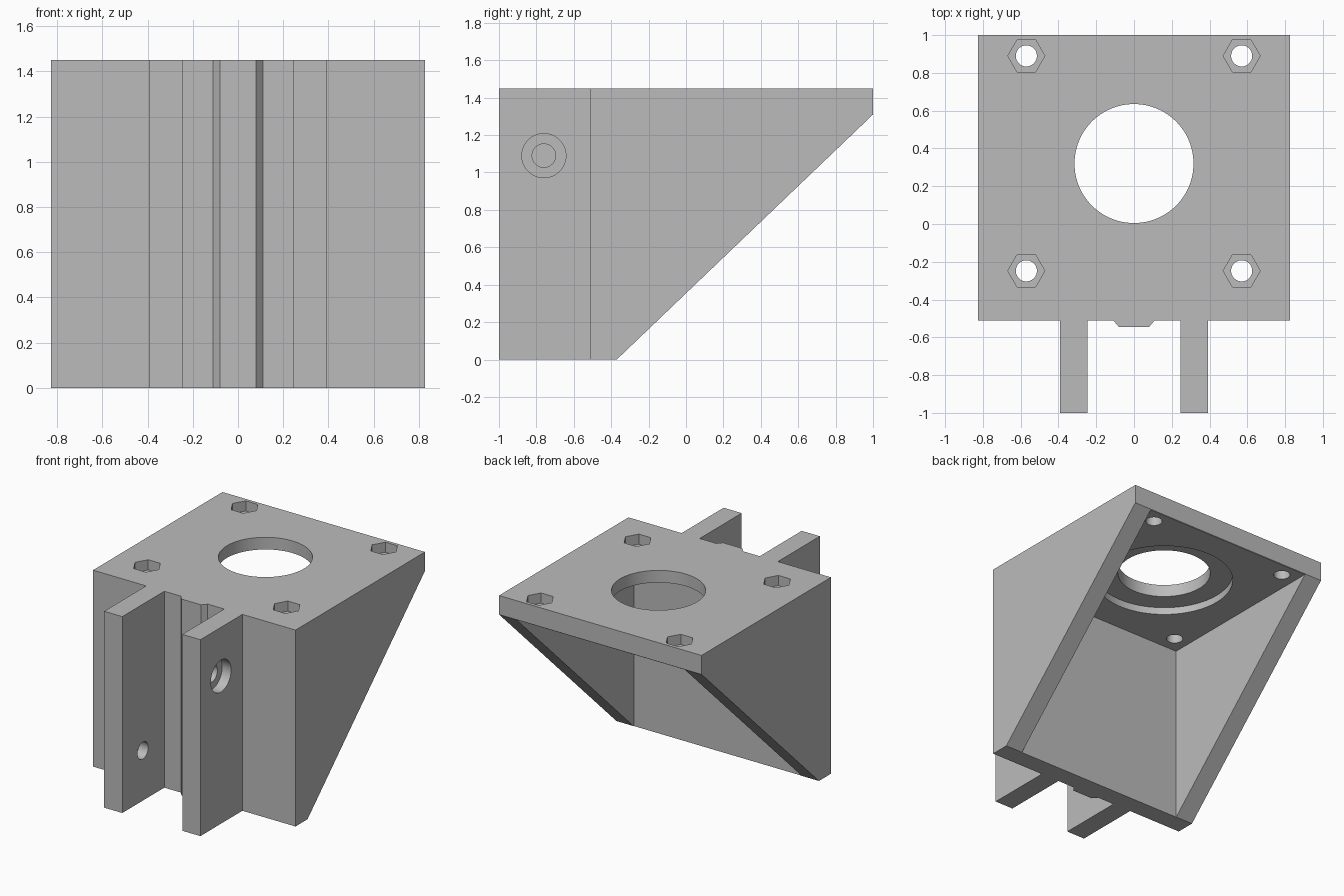
import bpy, bmesh, math
from mathutils import Matrix, Vector

cube = bpy.data.objects.get("Cube")
if cube:
    bpy.data.objects.remove(cube, do_unlink=True)

H = 1.45           # overall height
W = 0.827          # half width
WALL = 0.14        # wall thickness
FRONT = -0.51      # front face of the housing
PLATE_Z = H - WALL

grey = bpy.data.materials.new("plain grey")
grey.use_nodes = True
grey.diffuse_color = (0.5, 0.5, 0.5, 1)
grey.node_tree.nodes["Principled BSDF"].inputs["Base Color"].default_value = (0.5, 0.5, 0.5, 1)


def prism(name, points, direction):
    """Extrude a closed 3D outline along a direction."""
    bm = bmesh.new()
    face = bm.faces.new([bm.verts.new(p) for p in points])
    new = bmesh.ops.extrude_face_region(bm, geom=[face])["geom"]
    verts = [v for v in new if isinstance(v, bmesh.types.BMVert)]
    bmesh.ops.translate(bm, verts=verts, vec=Vector(direction))
    bmesh.ops.recalc_face_normals(bm, faces=bm.faces)
    mesh = bpy.data.meshes.new(name)
    bm.to_mesh(mesh)
    bm.free()
    mesh.materials.append(grey)
    ob = bpy.data.objects.new(name, mesh)
    bpy.context.collection.objects.link(ob)
    return ob


def disc(center, radius, sides, axis):
    """Points of a regular polygon facing z or x."""
    turn = Matrix.Rotation(math.pi / 2, 3, 'Y') if axis == 'x' else Matrix.Identity(3)
    return [Vector(center) + turn @ Vector((radius * math.cos(a), radius * math.sin(a), 0))
            for a in (2 * math.pi * i / sides for i in range(sides))]


def cut(target, cutter):
    """Subtract the cutter and remove it."""
    cutter.hide_render = True
    mod = target.modifiers.new("cut", 'BOOLEAN')
    mod.operation = 'DIFFERENCE'
    mod.solver = 'EXACT'
    mod.object = cutter
    bpy.context.view_layer.objects.active = target
    bpy.ops.object.modifier_apply(modifier=mod.name)
    bpy.data.objects.remove(cutter, do_unlink=True)


# Housing, two clamp arms and centre guide rib share one mirrored plan outline
half = [(0.08, -0.545), (0.11, FRONT), (0.245, FRONT), (0.245, -1), (0.393, -1),
        (0.393, FRONT), (W, FRONT), (W, 1)]
outline = half + [(-x, y) for x, y in reversed(half)]
bracket = prism("motor_bracket", [(x, y, 0) for x, y in outline], (0, 0, H))

# Sloped underside
slope = (PLATE_Z - 0) / (1 + 0.37)
low, high = (-0.37 - 0.5, -0.5 * slope), (1 + 0.5, PLATE_Z + 0.5 * slope)
cut(bracket, prism("slope_cutter", [(-2, y, z) for y, z in (low, high, (high[0], low[1]))], (4, 0, 0)))

# Motor pocket between the side walls, under the top plate
inner, back = W - WALL, FRONT + WALL - 0.002
cut(bracket, prism("pocket_cutter", [(-inner, back, -1), (inner, back, -1), (inner, 2, -1), (-inner, 2, -1)],
                   (0, 0, 1 + PLATE_Z - 0.003)))

# Shaft opening with a wider recess below
cut(bracket, prism("shaft_cutter", disc((0, 0.32, 1.1), 0.315, 96, 'z'), (0, 0, 1)))
cut(bracket, prism("recess_cutter", disc((0, 0.32, 1.1), 0.468, 96, 'z'), (0, 0, 0.26)))

# Motor screw holes with hexagonal nut pockets
for x in (-0.57, 0.57):
    for y in (-0.248, 0.89):
        cut(bracket, prism("screw_cutter", disc((x, y, 1.1), 0.056, 32, 'z'), (0, 0, 1)))
        cut(bracket, prism("nut_cutter", disc((x, y, H - 0.075), 0.098, 6, 'z'), (0, 0, 1)))

# Clamp screw holes, counterbored from the outside of each arm
for side, z in ((1, 1.09), (-1, 0.37)):
    cut(bracket, prism("clamp_cutter", disc((side * 0.2, -0.76, z), 0.063, 32, 'x'), (side * 0.4, 0, 0)))
    cut(bracket, prism("bore_cutter", disc((side * 0.32, -0.76, z), 0.118, 48, 'x'), (side * 0.3, 0, 0)))

bpy.ops.object.select_all(action='DESELECT')
bracket.select_set(True)
bpy.context.view_layer.objects.active = bracket
bpy.ops.object.shade_smooth_by_angle(angle=math.radians(25))
